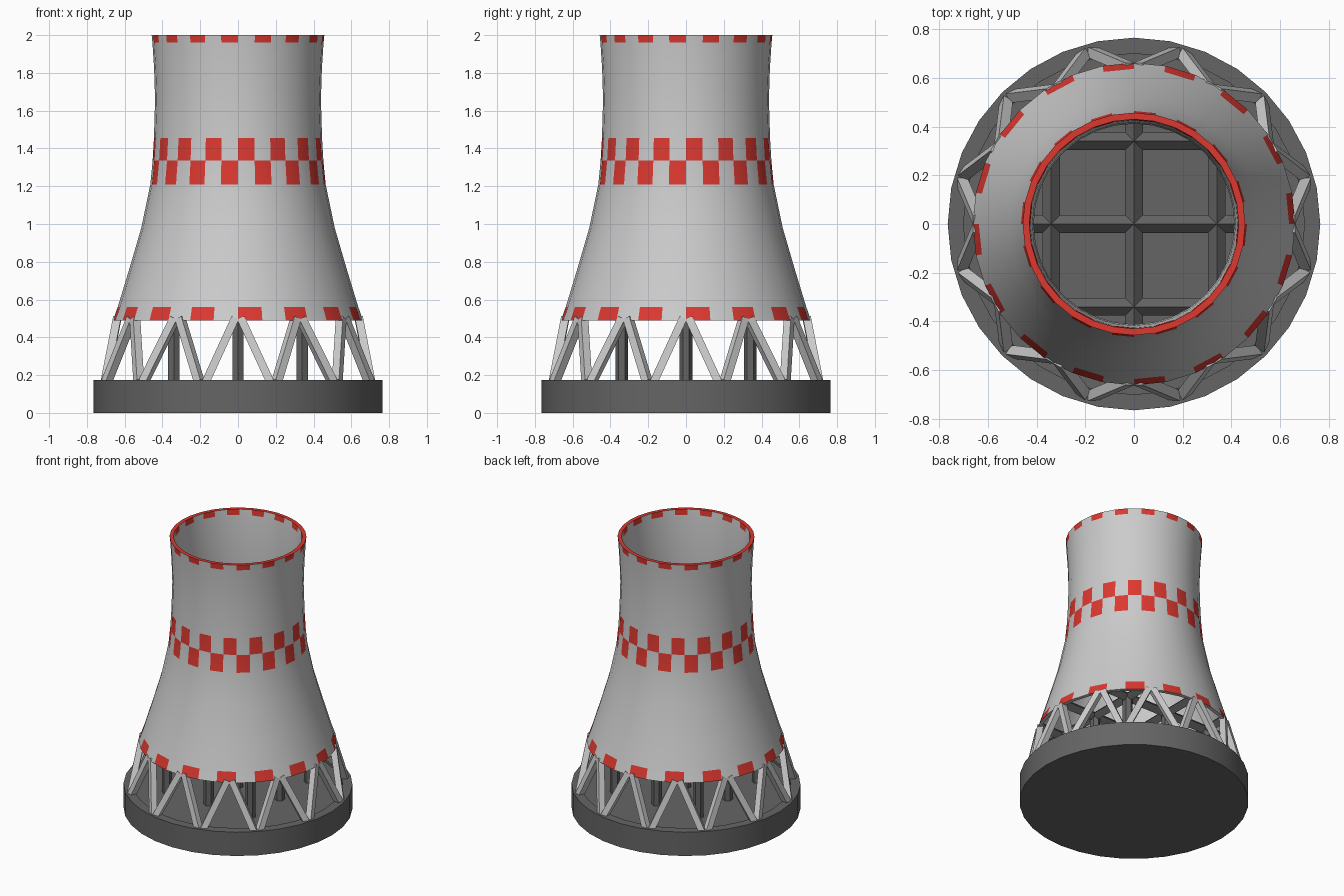
import bpy, bmesh
from math import pi, cos, sin, sqrt
from mathutils import Vector, Matrix

if "Cube" in bpy.data.objects:
    bpy.data.objects.remove(bpy.data.objects["Cube"])

N = 32


def material(name, color):
    m = bpy.data.materials.new(name)
    m.diffuse_color = (*color, 1)
    m.use_nodes = True
    m.node_tree.nodes["Principled BSDF"].inputs["Base Color"].default_value = m.diffuse_color
    return m


RED = material("red_paint", (0.72, 0.04, 0.03))
DARK = material("dark_concrete", (0.13, 0.13, 0.13))
PALE = material("pale_concrete", (0.55, 0.55, 0.55))


def finish(name, bm, mats, smooth=None):
    bmesh.ops.recalc_face_normals(bm, faces=bm.faces)
    me = bpy.data.meshes.new(name)
    bm.to_mesh(me)
    bm.free()
    for m in mats:
        me.materials.append(m)
    ob = bpy.data.objects.new(name, me)
    bpy.context.collection.objects.link(ob)
    if smooth:
        bpy.context.view_layer.objects.active = ob
        ob.select_set(True)
        bpy.ops.object.shade_smooth_by_angle(angle=smooth)
        ob.select_set(False)
    return ob


def polar(r, a, z):
    # angle measured from the front, turning towards +x
    return Vector((r * sin(a), -r * cos(a), z))


def lathe(bm, profile, closed, paint=None):
    rings = [[bm.verts.new(polar(r, 2 * pi * i / N, z)) for i in range(N)]
             for r, z in profile]
    count = len(rings) if closed else len(rings) - 1
    for k in range(count):
        a, b = rings[k], rings[(k + 1) % len(rings)]
        for i in range(N):
            j = (i + 1) % N
            f = bm.faces.new((a[i], a[j], b[j], b[i]))
            if paint and paint(k, i):
                f.material_index = 1
    return rings


def bar(bm, p, q, radius, sides, turn=0.0, up=Vector((0, 0, 1))):
    # prism running from p to q
    d = (q - p).normalized()
    x = up.cross(d).normalized()
    y = d.cross(x)
    rot = Matrix((x, y, d)).transposed().to_4x4()
    mat = Matrix.Translation((p + q) / 2) @ rot @ Matrix.Rotation(turn, 4, 'Z')
    bmesh.ops.create_cone(bm, cap_ends=True, segments=sides, radius1=radius,
                          radius2=radius, depth=(q - p).length, matrix=mat)


# Basin base with a shallow recessed floor
bm = bmesh.new()
rings = lathe(bm, [(0.765, 0), (0.765, 0.175), (0.70, 0.175), (0.70, 0.155)], False)
bm.faces.new(rings[0])
bm.faces.new(rings[-1])
finish("base", bm, [DARK], 0.6)

# Tower shell: outer profile, then the inner wall back down, with painted checks
outer = [(0.662, 0.49), (0.637, 0.56), (0.576, 0.76), (0.512, 0.98), (0.464, 1.21),
         (0.452, 1.335), (0.445, 1.455), (0.439, 1.66), (0.444, 1.82),
         (0.453, 1.96), (0.457, 2.0)]
inner = [(r - 0.027, z) for r, z in reversed(outer)]
last = len(outer) - 1
check_rows = {0: 0, 4: 1, 5: 0, last - 1: 1}   # profile step -> parity


def paint(k, i):
    if k == last:
        return True                            # top rim
    if k > last:
        k = 2 * last - k                       # same pattern inside
    return k in check_rows and i % 2 == check_rows[k]


bm = bmesh.new()
lathe(bm, outer + inner, True, paint)
finish("tower_shell", bm, [PALE, RED], 0.6)

# Ring of V-shaped support struts
bm = bmesh.new()
for k in range(12):
    a = k * pi / 6
    for s in (-1, 1):
        top = polar(0.64, a + s * 0.025, 0.50)
        foot = polar(0.725, a + s * (pi / 12 - 0.025), 0.165)
        bar(bm, foot, top, 0.03, 4, pi / 4, polar(1, a, 0))
finish("support_struts", bm, [PALE])

# Inner posts on a 3 x 3 grid
G = 0.34
bm = bmesh.new()
for x in (-G, 0, G):
    for y in (-G, 0, G):
        bar(bm, Vector((x, y, 0.15)), Vector((x, y, 0.53)), 0.034, 6, 0,
            Vector((0, 1, 0)))
finish("inner_posts", bm, [DARK])

# Diamond-section beam grid on top of the posts
bm = bmesh.new()
for o in (-G, 0, G):
    h = sqrt(0.625 ** 2 - o * o)
    bar(bm, Vector((-h, o, 0.53)), Vector((h, o, 0.53)), 0.036, 4)
    bar(bm, Vector((o, -h, 0.53)), Vector((o, h, 0.53)), 0.036, 4)
finish("beam_grid", bm, [DARK])
